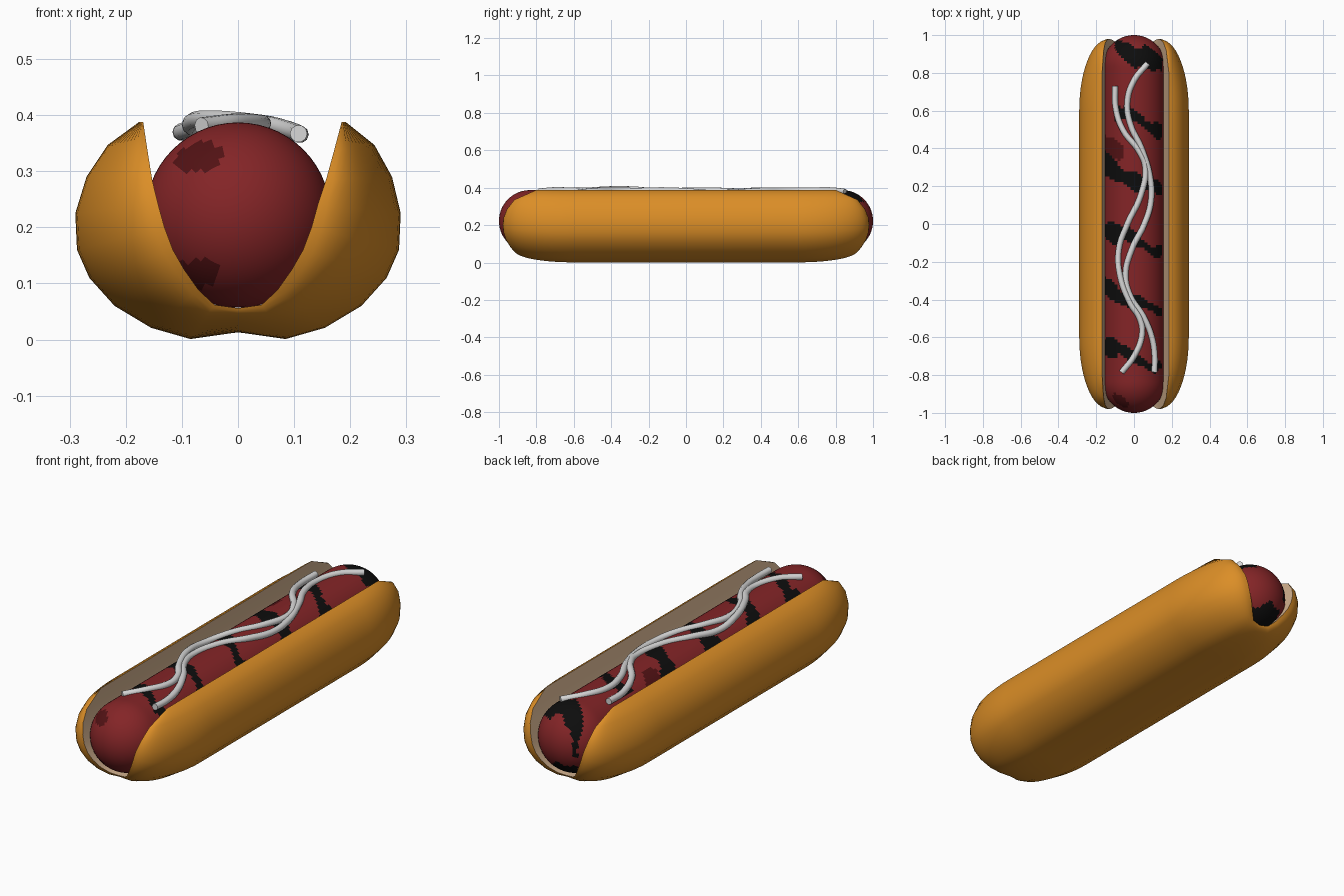
import bpy, bmesh, math

if "Cube" in bpy.data.objects:
    bpy.data.objects.remove(bpy.data.objects["Cube"])


def material(name, rgb):
    m = bpy.data.materials.new(name)
    m.diffuse_color = (*rgb, 1)
    m.use_nodes = True
    m.node_tree.nodes["Principled BSDF"].inputs["Base Color"].default_value = m.diffuse_color
    return m


CRUST = material("golden_crust", (0.71, 0.27, 0.02))
CRUMB = material("pale_crumb", (0.66, 0.45, 0.28))
MEAT = material("sausage_red", (0.23, 0.018, 0.02))
CHAR = material("grill_char", (0.004, 0.004, 0.004))
BROWNED = material("browned_red", (0.085, 0.006, 0.007))
SAUCE = material("white_sauce", (0.68, 0.68, 0.68))


def loft(name, rings, mats, rule, caps=False):
    """Join closed rings of equal size; rule(face centre, index in ring) gives the material."""
    bm = bmesh.new()
    vs = [[bm.verts.new(p) for p in r] for r in rings]
    n = len(rings[0])
    for a, b in zip(vs, vs[1:]):
        for i in range(n):
            j = (i + 1) % n
            f = bm.faces.new((a[i], a[j], b[j], b[i]))
            f.smooth = True
            f.material_index = rule(f.calc_center_median(), i)
    bmesh.ops.remove_doubles(bm, verts=bm.verts, dist=0.0004)
    bmesh.ops.recalc_face_normals(bm, faces=bm.faces)
    me = bpy.data.meshes.new(name)
    bm.to_mesh(me)
    bm.free()
    ob = bpy.data.objects.new(name, me)
    bpy.context.collection.objects.link(ob)
    for m in mats:
        me.materials.append(m)
    bpy.ops.object.select_all(action='DESELECT')
    bpy.context.view_layer.objects.active = ob
    ob.select_set(True)
    bpy.ops.object.shade_smooth_by_angle(angle=math.radians(50))
    return ob


# Bun: left half of the crust profile and of the cut face, from lip to hinge
crust = [(.176, .388), (.232, .347), (.27, .29), (.29, .225), (.287, .16),
         (.265, .11), (.22, .06), (.155, .021), (.085, .001), (0, .013)]
cut = [(.169, .388), (.161, .335), (.153, .285), (.142, .24), (.131, .2),
       (.116, .16), (.096, .125), (.07, .088), (.042, .062), (0, .056)]


def both_sides(half):
    left = [(-x, z) for x, z in half]
    right = [(x + .016 * max(0, (z - .25) / .14), z) for x, z in half[-2::-1]]
    return left + right


outer, inner = both_sides(crust), both_sides(cut)
START = 0.6


def bun_ring(side, a):
    """Section whose thickness rounds off to nothing as a goes to 90 degrees."""
    k, out, inn = math.cos(a), [], []
    for (ox, oz), (ix, iz) in zip(outer, inner):
        end = .77 + .21 * math.sqrt(max(0, 1 - ((iz - .2) / .19) ** 2))
        y = side * (START + (end - START) * math.sin(a))
        out.append((ix + (ox - ix) * k, y, iz + (oz - iz) * k))
        inn.append((ix, y, iz))
    return out + inn[::-1]


steps = [math.pi / 2 * i / 14 for i in range(15)]
rings = [bun_ring(-1, a) for a in reversed(steps)] + [bun_ring(1, a) for a in steps]
count = len(outer)
loft("bun", rings, [CRUST, CRUMB],
     lambda c, i: 1 if count <= i < 2 * count - 1 else 0)

# Sausage: round-ended rod with slanted grill marks
R, ZC, SIDES = 0.165, 0.222, 56


def grill(c, i):
    x, y, z = c.x, c.y, c.z
    wob = .016 * math.sin(31 * x + 9 * y) + .01 * math.sin(70 * x + 40 * y)
    if z > ZC - .03:
        for mid, half in ((.9, .05), (.56, .033), (.235, .045), (-.085, .034),
                          (-.41, .034), (-.705, .03)):
            lo = -.1 if mid in (.9, .56) else -.17
            if abs(y - (mid - .42 * x) + wob) < half - .1 * x * (mid < .5) and lo < x < .15:
                return 1
        if x < -.05 and abs(y - .4 + wob) < .05 + .4 * (-.1 - x):
            return 2
    if y > .84 and z < .13 + wob:
        return 1
    if y < -.85:
        for zs in (.325, .12):
            if ((x + .07) / .042) ** 2 + ((z - zs - .15 * (x + .07)) / .026) ** 2 < 1:
                return 2
    return 0


stations = [(-(1 - R) - R * math.cos(a), R * math.sin(a))
            for a in [math.pi / 2 * i / 18 for i in range(18)]]
body = [(-(1 - R) + 2 * (1 - R) * i / 120, R) for i in range(121)]
profile = stations + body + [(-y, r) for y, r in reversed(stations)]
loft("sausage",
     [[(r * math.cos(2 * math.pi * i / SIDES), y, ZC + r * math.sin(2 * math.pi * i / SIDES))
       for i in range(SIDES)] for y, r in profile],
     [MEAT, CHAR, BROWNED], grill)


# Sauce: two wavy strands lying over the sausage
def strand(name, path, lift):
    cu = bpy.data.curves.new(name, 'CURVE')
    cu.dimensions = '3D'
    cu.bevel_depth = 0.0155
    cu.bevel_resolution = 3
    cu.resolution_u = 6
    cu.use_fill_caps = True
    sp = cu.splines.new('BEZIER')
    sp.bezier_points.add(len(path) - 1)
    for p, (x, y) in zip(sp.bezier_points, path):
        z = ZC + math.sqrt(.166 ** 2 - (.75 * x) ** 2)
        z += lift * math.exp(-((y + .3) / .12) ** 2)
        p.co = (x, y, z)
        p.handle_left_type = p.handle_right_type = 'AUTO'
    cu.materials.append(SAUCE)
    ob = bpy.data.objects.new(name, cu)
    bpy.context.collection.objects.link(ob)


strand("sauce_strand_long",
       [(.072, .85), (.0, .76), (-.035, .65), (-.02, .53), (.04, .4), (.085, .25),
        (.09, .12), (.055, 0), (-.01, -.13), (-.045, -.27), (-.02, -.38), (.05, -.49),
        (.095, -.6), (.11, -.7), (.108, -.785)], 0.0)
strand("sauce_strand_short",
       [(-.1, .73), (-.098, .62), (-.06, .5), (.03, .38), (.06, .3), (.035, .15),
        (-.035, 0), (-.08, -.13), (-.075, -.27), (-.02, -.42), (.03, -.5),
        (.043, -.58), (.0, -.7), (-.065, -.785)], 0.014)
